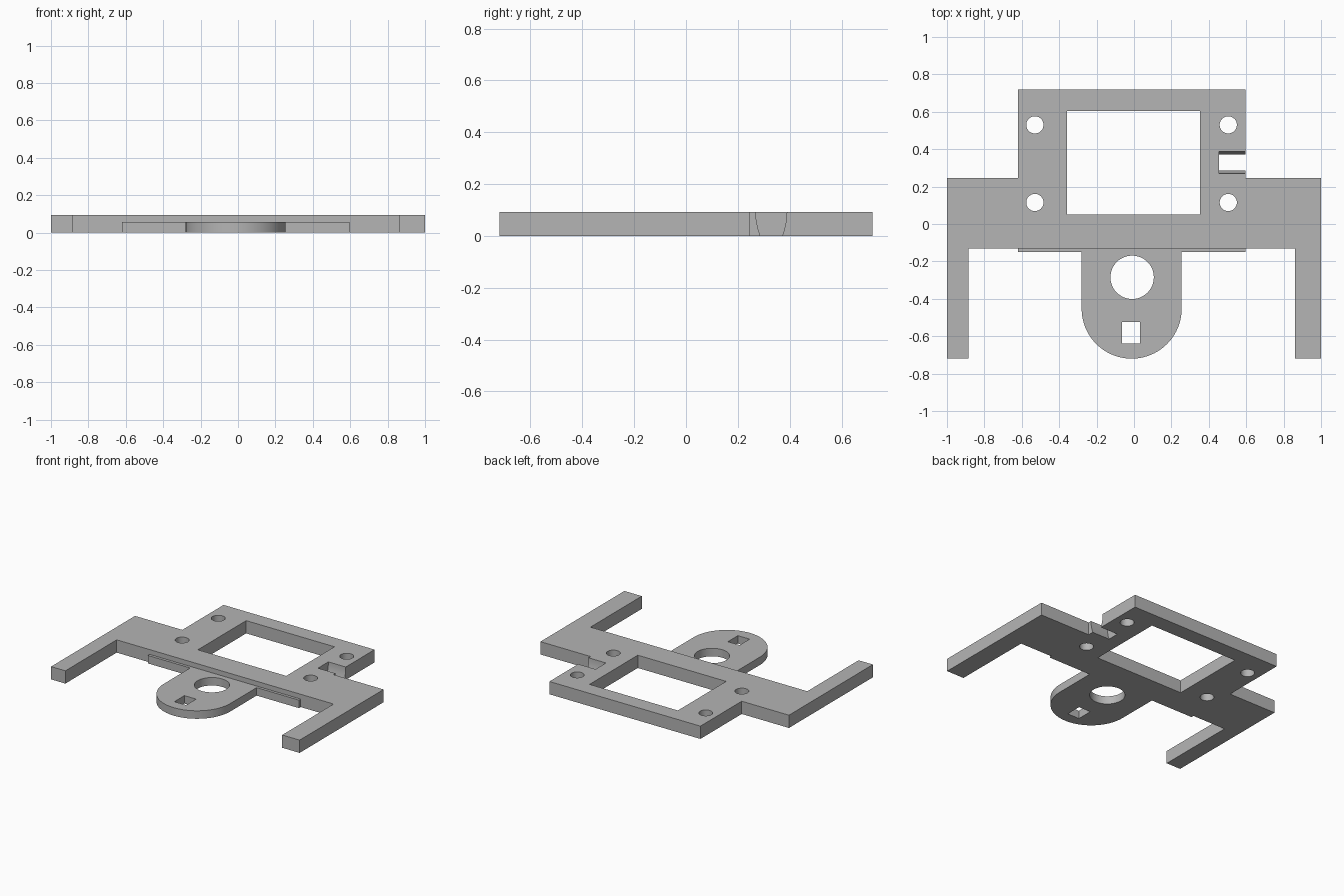
import bpy
import bmesh
from math import cos, sin, pi, radians
from mathutils import Vector

default = bpy.data.objects.get("Cube")
if default:
    bpy.data.objects.remove(default, do_unlink=True)

THICK = 0.093   # main frame height
THIN = 0.058    # tongue and lip height

grey = bpy.data.materials.new("plain grey")
grey.use_nodes = True
grey.diffuse_color = (0.46, 0.46, 0.46, 1)
grey.node_tree.nodes["Principled BSDF"].inputs["Base Color"].default_value = grey.diffuse_color


def prism(name, outline, direction):
    """Extrude a closed 3D outline along a direction."""
    bm = bmesh.new()
    face = bm.faces.new([bm.verts.new(p) for p in outline])
    moved = bmesh.ops.extrude_face_region(bm, geom=[face])["geom"]
    verts = [v for v in moved if isinstance(v, bmesh.types.BMVert)]
    bmesh.ops.translate(bm, verts=verts, vec=Vector(direction))
    bmesh.ops.recalc_face_normals(bm, faces=bm.faces)
    mesh = bpy.data.meshes.new(name)
    bm.to_mesh(mesh)
    bm.free()
    mesh.materials.append(grey)
    obj = bpy.data.objects.new(name, mesh)
    bpy.context.collection.objects.link(obj)
    return obj


def plate(name, points, z0, z1):
    return prism(name, [(x, y, z0) for x, y in points], (0, 0, z1 - z0))


def rect(x0, x1, y0, y1):
    return [(x0, y0), (x1, y0), (x1, y1), (x0, y1)]


def arc(cx, cy, r, start, end, steps):
    angles = [start + (end - start) * i / steps for i in range(steps + 1)]
    return [(cx + r * cos(a), cy + r * sin(a)) for a in angles]


def circle(cx, cy, r):
    return arc(cx, cy, r, 0, 2 * pi, 48)[:-1]


def activate(obj):
    bpy.ops.object.select_all(action="DESELECT")
    obj.select_set(True)
    bpy.context.view_layer.objects.active = obj


def cut(target, cutter):
    cutter.hide_render = True
    mod = target.modifiers.new("cut", "BOOLEAN")
    mod.operation = "DIFFERENCE"
    mod.solver = "EXACT"
    mod.object = cutter
    activate(target)
    bpy.ops.object.modifier_apply(modifier=mod.name)
    bpy.data.objects.remove(cutter, do_unlink=True)


def cut_through(target, points):
    cut(target, plate("cutter", points, -0.1, 0.2))


# Main frame: raised back plate, crossbar and two forward arms
frame = plate("frame", [
    (-1, -0.72), (-0.885, -0.72), (-0.885, -0.13), (0.86, -0.13),
    (0.86, -0.72), (1, -0.72), (1, 0.245), (0.595, 0.245),
    (0.595, 0.72), (-0.62, 0.72), (-0.62, 0.245), (-1, 0.245)], 0, THICK)

# Window and four screw holes
cut_through(frame, rect(-0.358, 0.353, 0.05, 0.605))
for x in (-0.53, 0.504):
    for y in (0.115, 0.53):
        cut_through(frame, circle(x, y, 0.046))

# Side notch with curved, tapering walls
half = [(0.042, -0.001), (0.049, 0.02), (0.055, 0.045), (0.059, 0.07), (0.06, 0.1)]
profile = half + [(-h, z) for h, z in reversed(half)]
cut(frame, prism("cutter", [(0.455, 0.329 + h, z) for h, z in profile], (0.2, 0, 0)))

# Thin lip and rounded tongue in front of the crossbar
tongue = plate("tongue",
               [(0.595, -0.13), (-0.62, -0.13), (-0.62, -0.15), (-0.28, -0.15)]
               + arc(-0.0125, -0.4525, 0.2675, pi, 2 * pi, 40)
               + [(0.255, -0.15), (0.595, -0.15)], 0, THIN)
cut_through(tongue, circle(-0.01, -0.285, 0.116))
cut_through(tongue, rect(-0.064, 0.031, -0.64, -0.525))

for part in (frame, tongue):
    activate(part)
    bpy.ops.object.shade_smooth_by_angle(angle=radians(30))
